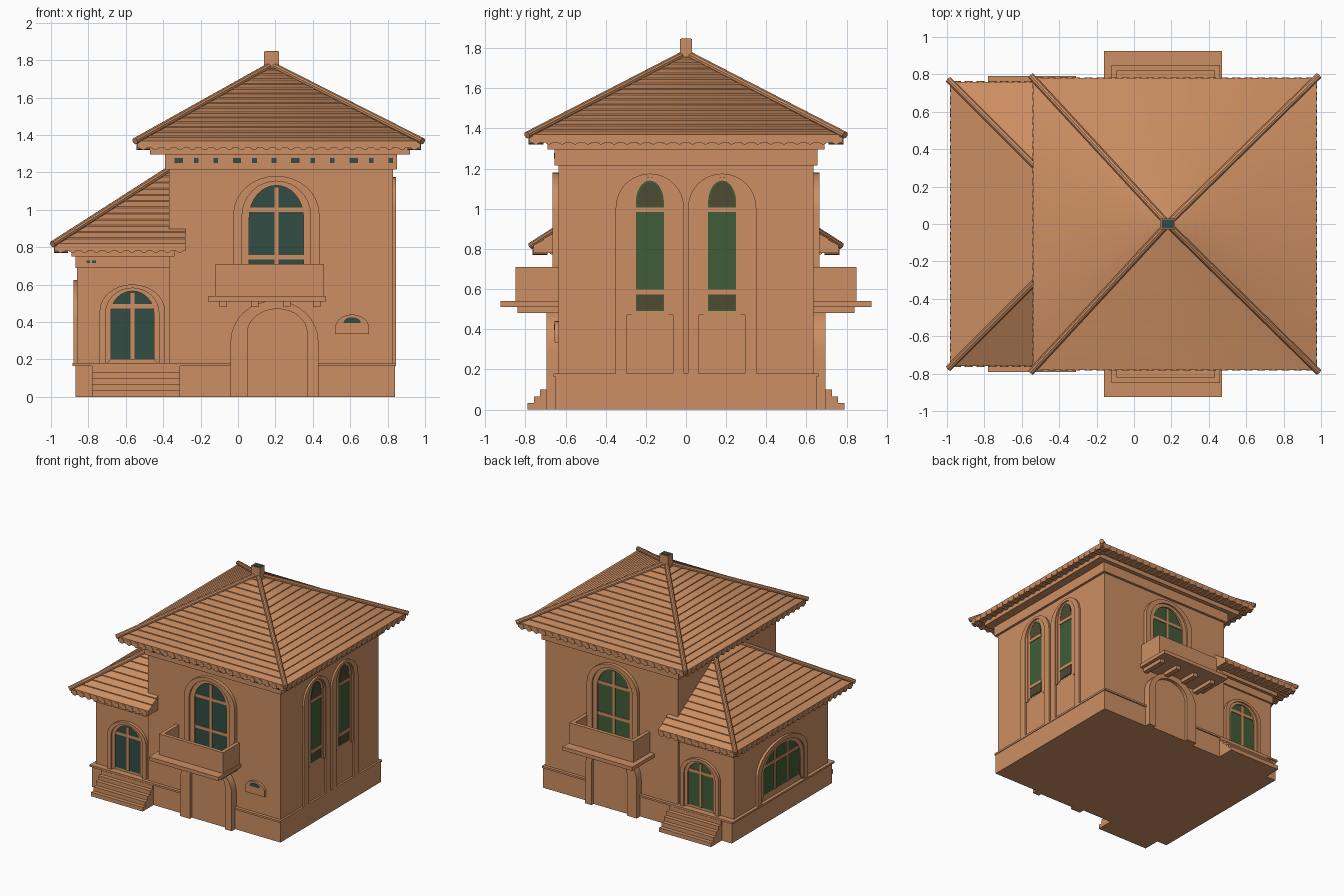
import bpy, bmesh, math
from mathutils import Vector

if "Cube" in bpy.data.objects:
    bpy.data.objects.remove(bpy.data.objects["Cube"])


def material(name, rgb):
    m = bpy.data.materials.new(name)
    m.diffuse_color = (*rgb, 1)
    m.use_nodes = True
    m.node_tree.nodes["Principled BSDF"].inputs["Base Color"].default_value = m.diffuse_color
    return m


CLAY = material("terracotta", (0.61, 0.275, 0.125))
TEAL = material("dark teal glass", (0.032, 0.072, 0.055))
GREEN = material("green glass", (0.052, 0.107, 0.038))
OLIVE = material("shaded olive glass", (0.075, 0.068, 0.032))


def finish(name, bm, mat=CLAY):
    bmesh.ops.recalc_face_normals(bm, faces=bm.faces)
    me = bpy.data.meshes.new(name)
    bm.to_mesh(me)
    bm.free()
    me.materials.append(mat)
    ob = bpy.data.objects.new(name, me)
    bpy.context.collection.objects.link(ob)
    return ob


def box(name, x0, x1, y0, y1, z0, z1, mat=CLAY):
    bm = bmesh.new()
    bmesh.ops.create_cube(bm, size=1)
    for v in bm.verts:
        v.co = Vector(((x0 + x1) / 2 + v.co.x * (x1 - x0),
                       (y0 + y1) / 2 + v.co.y * (y1 - y0),
                       (z0 + z1) / 2 + v.co.z * (z1 - z0)))
    return finish(name, bm, mat)


# Wall frames: u runs along the wall, d is distance outward from the centre
WALLS = {
    "front": lambda u, z, d: (u, -d, z),
    "back": lambda u, z, d: (u, d, z),
    "right": lambda u, z, d: (d, u, z),
    "left": lambda u, z, d: (-d, u, z),
}


def arch(c, hw, z0, top, rise, n=16):
    pts = [(c - hw, z0)]
    for i in range(n + 1):
        a = math.pi * (1 - i / n)
        pts.append((c + hw * math.cos(a), top - rise + rise * math.sin(a)))
    return pts + [(c + hw, z0)]


def plate(name, side, pts, d0, d1, mat=CLAY):
    bm = bmesh.new()
    f = WALLS[side]
    a = [bm.verts.new(f(u, z, d0)) for u, z in pts]
    b = [bm.verts.new(f(u, z, d1)) for u, z in pts]
    bm.faces.new(a)
    bm.faces.new(b)
    for i in range(len(pts)):
        j = (i + 1) % len(pts)
        bm.faces.new((a[i], a[j], b[j], b[i]))
    return finish(name, bm, mat)


def rect(u0, u1, z0, z1):
    return [(u0, z0), (u1, z0), (u1, z1), (u0, z1)]


def band(name, side, outer, inner, d0, d1):
    bm = bmesh.new()
    f = WALLS[side]
    rows = [[bm.verts.new(f(u, z, d)) for u, z in pts]
            for pts, d in ((outer, d0), (outer, d1), (inner, d1), (inner, d0))]
    for k in range(4):
        p, q = rows[k], rows[(k + 1) % 4]
        for i in range(len(p) - 1):
            bm.faces.new((p[i], p[i + 1], q[i + 1], q[i]))
    for i in (0, -1):
        bm.faces.new([r[i] for r in rows])
    return finish(name, bm)


def rod(bm, a, b, r, seg=10):
    a, b = Vector(a), Vector(b)
    made = bmesh.ops.create_cone(bm, cap_ends=True, segments=seg, radius1=r,
                                 radius2=r, depth=(b - a).length)["verts"]
    rot = (b - a).to_track_quat("Z", "Y")
    for v in made:
        v.co = rot @ v.co + (a + b) / 2


def tiled_roof(name, x0, x1, y, z0, apex, courses, clip=None):
    # stepped tile courses climbing to the apex
    bm = bmesh.new()
    ax, az = apex
    base = [Vector(p) for p in ((x0, -y, z0), (x1, -y, z0), (x1, y, z0), (x0, y, z0))]
    top = Vector((ax, 0, az))
    rings = [[bm.verts.new(p - Vector((0, 0, 0.035))) for p in base]]
    bm.faces.new(rings[0])
    for i in range(courses):
        for t, lift in ((i / courses, 0.004), ((i + 1) / courses, -0.003)):
            t = min(t, 0.98)
            rings.append([bm.verts.new(p.lerp(top, t) + Vector((0, 0, lift))) for p in base])
    for p, q in zip(rings, rings[1:]):
        for i in range(4):
            j = (i + 1) % 4
            bm.faces.new((p[i], p[j], q[j], q[i]))
    bm.faces.new(rings[-1])
    if clip is not None:
        bmesh.ops.bisect_plane(bm, geom=bm.verts[:] + bm.edges[:] + bm.faces[:],
                               plane_co=(clip, 0, 0), plane_no=(1, 0, 0), clear_outer=True)
        bmesh.ops.holes_fill(bm, edges=[e for e in bm.edges if e.is_boundary])
    finish(name, bm)
    # hip ridge rolls
    bm = bmesh.new()
    for p in base:
        if clip is None or p.x < clip:
            rod(bm, p + (p - top) * 0.015 + Vector((0, 0, 0.008)), top, 0.018)
    if clip is not None:
        bmesh.ops.bisect_plane(bm, geom=bm.verts[:] + bm.edges[:] + bm.faces[:],
                               plane_co=(clip, 0, 0), plane_no=(1, 0, 0), clear_outer=True)
    finish(name + "_hips", bm)
    # round tile ends along the eaves
    bm = bmesh.new()
    xe, z = (x1 if clip is None else clip), z0 - 0.024
    n = round((xe - x0) / 0.065)
    for i in range(n):
        x = x0 + (i + 0.5) * (xe - x0) / n
        for s in (-1, 1):
            rod(bm, (x, s * (y - 0.07), z), (x, s * (y + 0.004), z), 0.022, 8)
    n = round(2 * y / 0.065)
    for i in range(n):
        v = -y + (i + 0.5) * 2 * y / n
        rod(bm, (x0 - 0.004, v, z), (x0 + 0.07, v, z), 0.022, 8)
        if clip is None:
            rod(bm, (x1 + 0.004, v, z), (x1 - 0.07, v, z), 0.022, 8)
    finish(name + "_eave_tiles", bm)


def window(name, side, c, hw, z0, top, rise, wall, glass, bars_u, bars_z, frame, z_frame, depth):
    # glass, stepped surround and glazing bars
    plate(name + "_glass", side, arch(c, hw, z0, top, rise), wall - 0.01, wall + 0.003, glass)
    mid = frame * 0.45
    inner = arch(c, hw, z0, top, rise)
    middle = arch(c, hw + mid, z_frame, top + mid * 0.6, rise + mid * 0.4)
    outer = arch(c, hw + frame, z_frame, top + frame * 0.6, rise + frame * 0.4)
    band(name + "_inner_trim", side, middle, inner, wall - 0.01, wall + depth * 0.55)
    band(name + "_surround", side, outer, middle, wall - 0.01, wall + depth)
    for u in bars_u:
        plate(name + "_mullion", side, rect(u - 0.011, u + 0.011, z0, top - 0.01), wall, wall + 0.009)
    for z in bars_z:
        plate(name + "_crossbar", side, rect(c - hw, c + hw, z - 0.012, z + 0.012), wall, wall + 0.009)


# Walls, plinth and cornices
box("plinth", -0.87, 0.84, -0.65, 0.65, 0, 0.165)
box("plinth_lip", -0.885, 0.845, -0.66, 0.66, 0.165, 0.18)
box("main_walls", -0.37, 0.83, -0.635, 0.635, 0.17, 1.25)
box("wing_walls", -0.86, -0.3, -0.61, 0.61, 0.17, 0.74)
box("main_frieze", -0.39, 0.85, -0.655, 0.655, 1.215, 1.30)
box("main_cornice", -0.47, 0.92, -0.69, 0.69, 1.295, 1.335)
box("wing_frieze", -0.87, -0.36, -0.625, 0.625, 0.69, 0.76)
box("wing_cornice", -0.89, -0.34, -0.65, 0.65, 0.75, 0.80)

# Roofs and chimney
tiled_roof("main_roof", -0.54, 0.975, 0.78, 1.365, (0.18, 1.775), 16)
tiled_roof("wing_roof", -0.98, 0.54, 0.76, 0.815, (-0.22, 1.31), 15, clip=-0.28)
box("chimney", 0.14, 0.22, -0.03, 0.03, 1.70, 1.845)
box("chimney_opening", 0.147, 0.213, -0.024, 0.024, 1.843, 1.849, TEAL)

# Front and back: entrance steps, windows, portal, balcony
for side, s in (("front", -1), ("back", 1)):
    glass = TEAL if side == "front" else GREEN
    window(side + "_wing_window", side, -0.565, 0.115, 0.2, 0.565, 0.12, 0.61, glass,
           [-0.565], [0.485], 0.06, 0.17, 0.025)
    window(side + "_balcony_window", side, 0.205, 0.145, 0.56, 1.13, 0.17, 0.635, glass,
           [0.205], [0.745, 1.0], 0.085, 0.54, 0.03)
    for i in range(5):
        ys = sorted((s * 0.6, s * (0.79 - 0.032 * i)))
        box(side + "_step", -0.78, -0.31, *ys, 0, 0.033 * (i + 1))
    plate(side + "_door", side, arch(0.21, 0.165, 0, 0.47, 0.13), 0.6, 0.668)
    band(side + "_portal", side, arch(0.195, 0.235, 0, 0.515, 0.22),
         arch(0.21, 0.16, 0, 0.47, 0.13), 0.6, 0.695)
    plate(side + "_balcony_slab", side, rect(-0.16, 0.47, 0.51, 0.54), 0.6, 0.925)
    plate(side + "_balcony_parapet", side, rect(-0.12, 0.46, 0.53, 0.71), 0.82, 0.85)
    for u in (-0.12, 0.43):
        plate(side + "_balcony_side", side, rect(u, u + 0.03, 0.53, 0.71), 0.6, 0.83)
    for u in (-0.10, 0.07, 0.24, 0.40):
        plate(side + "_bracket", side, rect(u, u + 0.04, 0.48, 0.515), 0.6, 0.84)

# Right side: pair of tall windows with framing pilasters
for c in (-0.18, 0.18):
    window("tall_window", "right", c, 0.07, 0.49, 1.14, 0.11, 0.828, GREEN,
           [], [0.585, 0.995], 0.05, 0.47, 0.01)
    plate("tall_window_top_pane", "right", arch(c, 0.06, 1.01, 1.13, 0.1), 0.826, 0.834, OLIVE)
    plate("tall_window_low_pane", "right", rect(c - 0.065, c + 0.065, 0.5, 0.572), 0.826, 0.834, OLIVE)
    band("tall_surround", "right", arch(c, 0.17, 0.17, 1.175, 0.17),
         arch(c, 0.115, 0.17, 1.155, 0.14), 0.82, 0.845)

# Left side: wide three-pane window on the wing
window("wide_window", "left", 0, 0.235, 0.23, 0.57, 0.17, 0.86, GREEN,
       [-0.08, 0.08], [0.46], 0.09, 0.17, 0.02)

# Shell basin and painted frieze spots on the front
plate("shell_basin", "front", arch(0.61, 0.09, 0.335, 0.44, 0.07), 0.62, 0.655)
plate("shell_mark", "front", arch(0.61, 0.045, 0.395, 0.425, 0.025), 0.654, 0.658, TEAL)
for i in range(12):
    u = -0.34 + i * 0.104
    w = 0.025 if i % 3 else 0.045
    plate("frieze_spot", "front", rect(u, u + w, 1.25, 1.278), 0.65, 0.658, TEAL)
for u in (-0.81, -0.78):
    plate("wing_frieze_spot", "front", rect(u, u + 0.02, 0.715, 0.73), 0.62, 0.628, TEAL)

# Smooth the rounded parts, keep hard edges
for ob in bpy.data.objects:
    ob.select_set(True)
bpy.context.view_layer.objects.active = bpy.data.objects["main_walls"]
bpy.ops.object.shade_smooth_by_angle(angle=math.radians(35))
